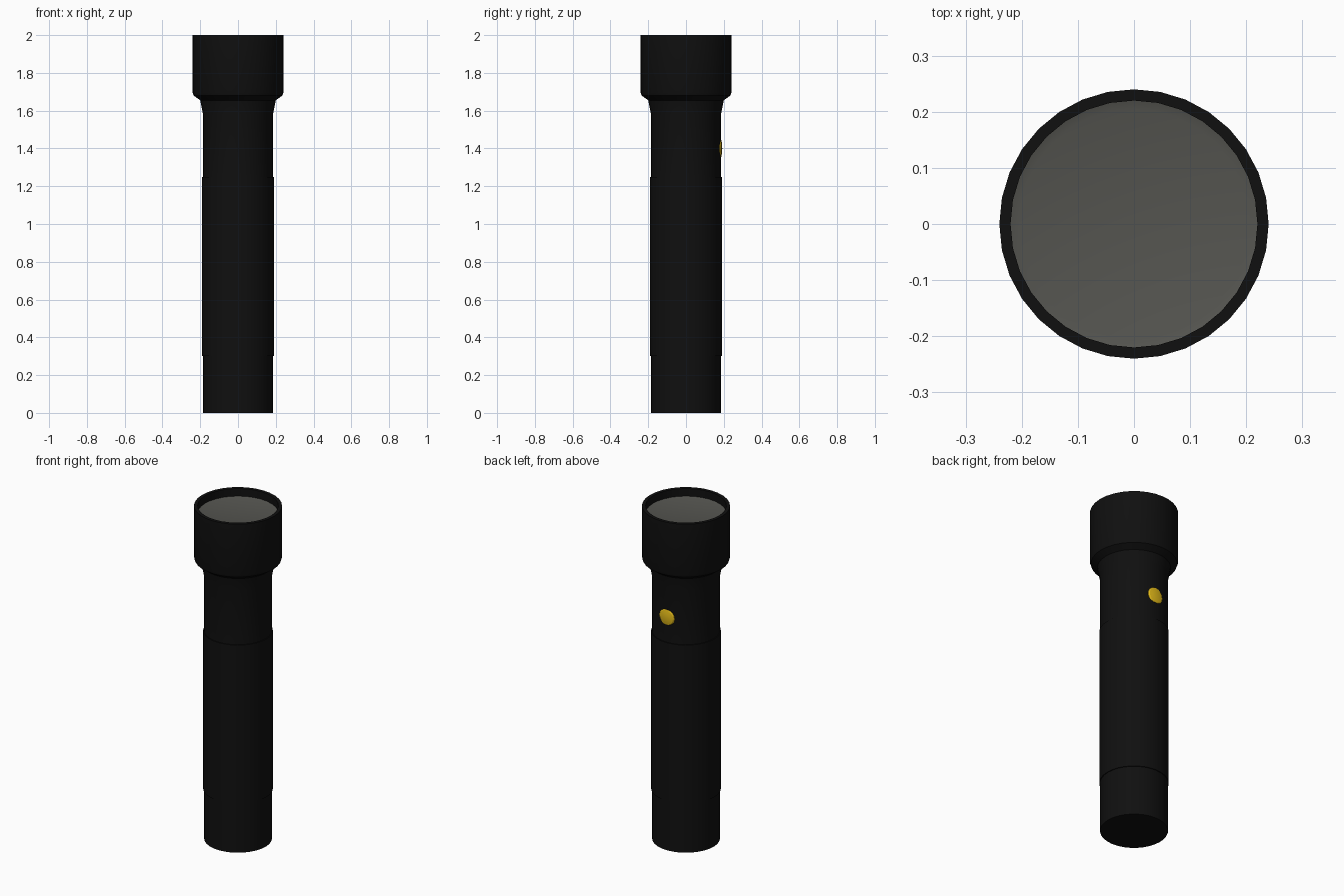
import bpy, math

if "Cube" in bpy.data.objects:
    bpy.data.objects.remove(bpy.data.objects["Cube"])

SIDES = 32


def material(name, rgb):
    m = bpy.data.materials.new(name)
    m.diffuse_color = (*rgb, 1)
    m.use_nodes = True
    m.node_tree.nodes["Principled BSDF"].inputs["Base Color"].default_value = m.diffuse_color
    return m


black = material("black plastic", (0.005, 0.005, 0.005))
grey = material("lens grey", (0.09, 0.09, 0.08))
yellow = material("button yellow", (0.75, 0.48, 0.01))


def lathe(name, profile, mat, sides=SIDES):
    """Spin (radius, z) points about z; radius 0 makes a pole."""
    verts, rings, faces = [], [], []
    for r, z in profile:
        n = 1 if r == 0 else sides
        rings.append([len(verts) + i for i in range(n)])
        verts += [(r * math.cos(math.tau * i / sides),
                   r * math.sin(math.tau * i / sides), z) for i in range(n)]
    for a, b in zip(rings, rings[1:]):
        for i in range(sides):
            j = (i + 1) % sides
            quad = [a[i % len(a)], a[j % len(a)], b[j % len(b)], b[i % len(b)]]
            faces.append(list(dict.fromkeys(quad)))
    mesh = bpy.data.meshes.new(name)
    mesh.from_pydata(verts, [], faces)
    mesh.materials.append(mat)
    ob = bpy.data.objects.new(name, mesh)
    bpy.context.collection.objects.link(ob)
    bpy.context.view_layer.objects.active = ob
    bpy.ops.object.select_all(action='DESELECT')
    ob.select_set(True)
    bpy.ops.object.shade_smooth_by_angle(angle=math.radians(30))
    return ob


# Tube with raised grip, flared neck, head and recessed rim
lathe("flashlight_body", [
    (0, 0), (0.185, 0), (0.185, 0.30), (0.19, 0.30), (0.19, 1.25),
    (0.185, 1.25), (0.185, 1.58), (0.20, 1.655), (0.235, 1.68),
    (0.24, 1.695), (0.24, 2.0), (0.22, 2.0), (0.22, 1.95)], black)

# Lens set below the rim, softly turned up at its edge
lathe("lens", [(0.221, 1.955), (0.205, 1.95), (0, 1.95)][::-1], grey).data.flip_normals()

# Domed switch button on the back of the tube
button = lathe("switch_button", [
    (0.05, -0.02), (0.05, 0.0), (0.044, 0.006), (0.025, 0.01), (0, 0.011)],
    yellow, 16)
button.location = (0, 0.181, 1.40)
button.rotation_euler = (-math.pi / 2, 0, 0)
